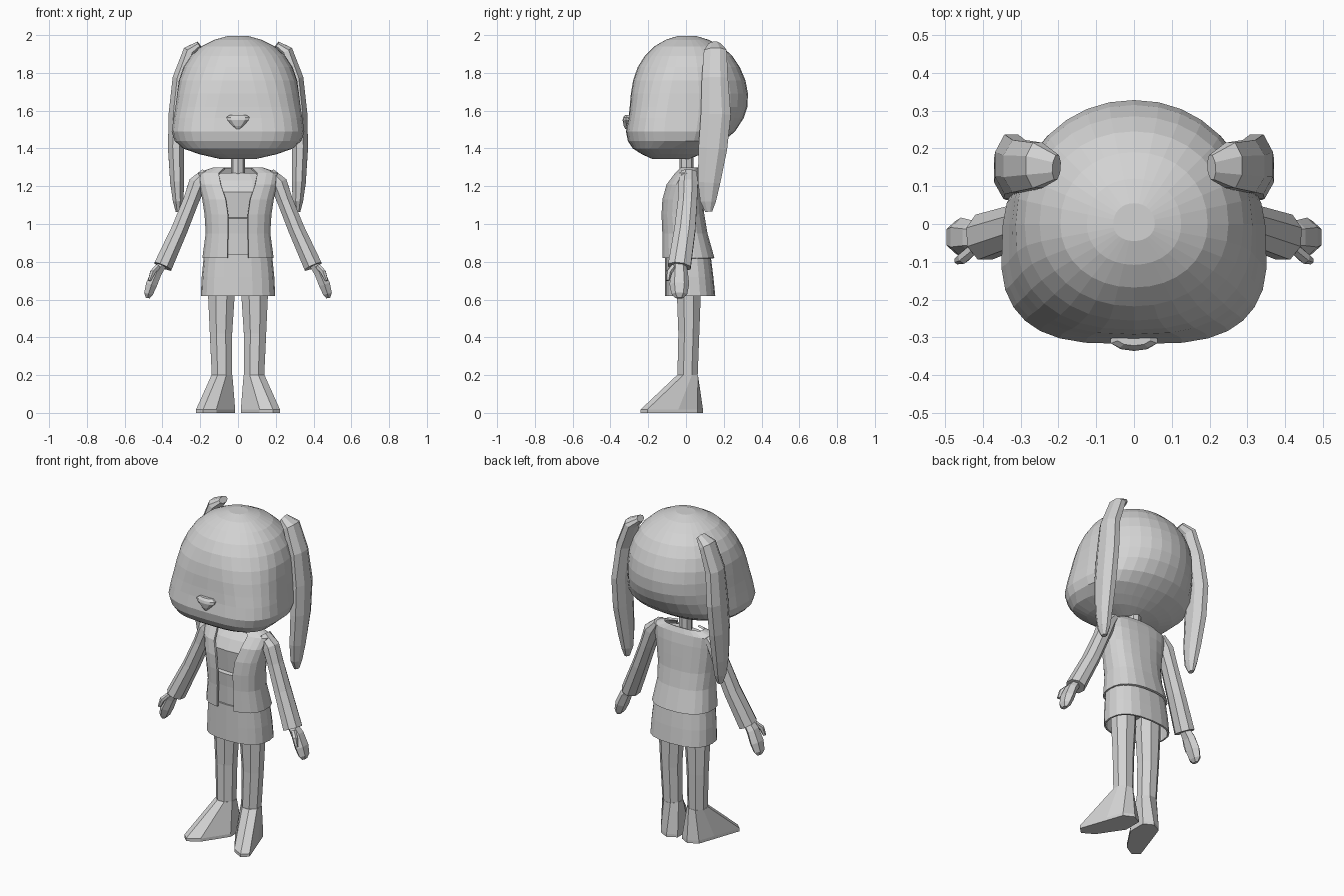
import bpy, bmesh, math
from mathutils import Vector

grey = bpy.data.materials.new("light_grey")
grey.diffuse_color = (0.65, 0.65, 0.65, 1)


def loft(name, rings, closed=True, cap=True, solid=0):
    """Skin a list of equal-length rings into one flat-shaded object."""
    bm = bmesh.new()
    rows = [[bm.verts.new(p) for p in r] for r in rings]
    n = len(rows[0])
    for a, b in zip(rows, rows[1:]):
        for i in range(n if closed else n - 1):
            j = (i + 1) % n
            bm.faces.new((a[i], a[j], b[j], b[i]))
    if cap:
        bm.faces.new(rows[0])
        bm.faces.new(rows[-1])
    bmesh.ops.recalc_face_normals(bm, faces=bm.faces)
    me = bpy.data.meshes.new(name)
    bm.to_mesh(me)
    bm.free()
    me.materials.append(grey)
    ob = bpy.data.objects.new(name, me)
    bpy.context.collection.objects.link(ob)
    if solid:
        m = ob.modifiers.new("thickness", "SOLIDIFY")
        m.thickness = solid
    return ob


def spow(v, e):
    return math.copysign(abs(v) ** (2 / e), v)


def oval(z, rx, yf, yb, n=16, ef=2.0, eb=2.0, gap=0.0, mid=None):
    """Level ring from the front round to the front; gap leaves it open."""
    cy = (yf + yb) / 2 if mid is None else mid
    t0 = math.asin(min(1, gap / rx)) if gap else 0
    steps = n - 1 if gap else n
    pts = []
    for i in range(n):
        t = t0 + (2 * math.pi - 2 * t0) * i / steps
        c, s = -math.cos(t), math.sin(t)
        e = ef if c < 0 else eb
        y = cy + spow(c, e) * ((cy - yf) if c < 0 else (yb - cy))
        pts.append((rx * spow(s, e), y, z))
    return pts


def limb(name, path, side, n=8):
    """Tube along (x, y, z, radius across, radius front-back)."""
    rings = []
    for i, (x, y, z, ru, rv) in enumerate(path):
        a = Vector(path[max(i - 1, 0)][:3])
        b = Vector(path[min(i + 1, len(path) - 1)][:3])
        t = (b - a).normalized()
        u = Vector((0, 1, 0)).cross(t).normalized()
        v = t.cross(u)
        ring = []
        for k in range(n):
            w = 2 * math.pi * (k + 0.5) / n
            p = Vector((x, y, z)) + u * ru * math.cos(w) + v * rv * math.sin(w)
            ring.append((p.x * side, p.y, p.z))
        rings.append(ring)
    return loft(name, rings)


# Head: round skull with wide cheeks and a blunt muzzle (z, half width, front, back)
head = [(1.345, .10, -.18, .02), (1.37, .21, -.235, .08), (1.40, .295, -.282, .135),
        (1.44, .342, -.308, .20), (1.49, .358, -.318, .26), (1.56, .348, -.305, .305),
        (1.62, .338, -.298, .325), (1.69, .328, -.292, .328), (1.76, .316, -.28, .315),
        (1.83, .29, -.256, .285), (1.89, .25, -.218, .245), (1.94, .195, -.168, .19),
        (1.975, .125, -.108, .12), (1.995, .055, -.045, .055)]
rings = []
for z, w, yf, yb in head:
    low = min(1, max(0, (1.85 - z) / 0.3))
    mid = 0 if z > 1.42 else (yf + yb) / 2
    r = oval(z, w, yf, yb, 32, 2.1 + 1.1 * low, 2.1, mid=mid)
    rings.append([(x * (1 - .2 * low * max(0, y + .15)), y, h) for x, y, h in r])
loft("head", rings)

# Nose: small rounded triangle
loft("nose", [oval(z, w, -.318 - d, -.285, 10) for z, w, d in
              [(1.503, .012, .004), (1.52, .03, .012), (1.55, .06, .018),
               (1.565, .065, .014), (1.578, .045, .004)]])

# Neck
loft("neck", [oval(z, .038, -.035, .04, 8) for z in (1.22, 1.40)])

# Shirt showing through the open jacket
loft("shirt", [oval(z, w, f, b, 16, 2.6, 2.4) for z, w, f, b in
               [(.80, .16, -.10, .12), (.95, .145, -.105, .09), (1.03, .15, -.112, .08),
                (1.035, .15, -.09, .08), (1.17, .165, -.105, .07), (1.23, .16, -.07, .065),
                (1.27, .12, -.03, .055)]])

# Jacket: open front, widening to lapels (z, half width, front, back, half gap)
loft("jacket", [oval(z, w, f, b, 20, 2.5, 2.4, g) for z, w, f, b, g in
                [(.82, .19, -.128, .152, .042), (.95, .172, -.128, .115, .04),
                 (1.05, .178, -.132, .098, .04), (1.13, .19, -.128, .092, .05),
                 (1.21, .205, -.108, .085, .075), (1.27, .215, -.062, .075, .085),
                 (1.30, .13, -.03, .062, .06)]],
     closed=False, cap=False, solid=.012)

# Skirt
loft("skirt", [oval(z, w, f, b, 20, 2.5, 2.5) for z, w, f, b in
               [(.62, .197, -.11, .155), (.72, .192, -.11, .145), (.84, .18, -.11, .13)]],
     cap=False, solid=.01)
loft("hips", [oval(z, .17, -.09, .12, 12, 2.4, 2.4) for z in (.70, .82)])

for side, tag in ((-1, "left"), (1, "right")):
    # Long hanging ear
    limb(tag + "_ear", [(.205, .15, 1.95, .02, .035), (.255, .155, 1.915, .038, .065),
                        (.305, .153, 1.77, .045, .075), (.325, .158, 1.58, .046, .086),
                        (.328, .142, 1.40, .046, .082), (.322, .122, 1.22, .04, .064),
                        (.317, .117, 1.12, .03, .045), (.317, .12, 1.065, .014, .02)], side)
    # Sleeve
    limb(tag + "_arm", [(.17, .015, 1.275, .025, .045), (.215, .012, 1.215, .05, .055),
                        (.25, .008, 1.12, .045, .055), (.31, -.006, .97, .047, .06),
                        (.398, -.035, .775, .053, .065)], side)
    # Mitten hand and thumb
    limb(tag + "_hand", [(.39, -.035, .80, .025, .035), (.43, -.035, .745, .032, .045),
                         (.458, -.035, .68, .034, .052), (.474, -.035, .63, .027, .042),
                         (.478, -.035, .608, .012, .022)], side, 6)
    limb(tag + "_thumb", [(.425, -.065, .775, .014, .016), (.452, -.09, .745, .016, .016),
                          (.468, -.097, .70, .009, .01)], side, 6)
    # Leg
    limb(tag + "_leg", [(.09, .015, .75, .074, .068), (.088, .015, .62, .076, .068),
                        (.09, .015, .42, .064, .06), (.085, .008, .19, .058, .058)], side)
    # Splayed pointed foot: ankle ring down to sole outline
    ankle, sole = [], []
    outline = [(.015, .06), (.015, -.05), (.115, -.20), (.185, -.24),
               (.222, -.205), (.165, -.04), (.13, .06), (.07, .09)]
    for k, (x, y) in enumerate(outline):
        w = math.radians(157.5 + 45 * k)
        ankle.append((side * (.085 + .06 * math.cos(w)), .008 + .06 * math.sin(w), .2))
        sole.append((side * x, y, 0))
    rim = [(x, y, .018) for x, y, _ in sole]
    loft(tag + "_foot", [ankle, rim, sole])
